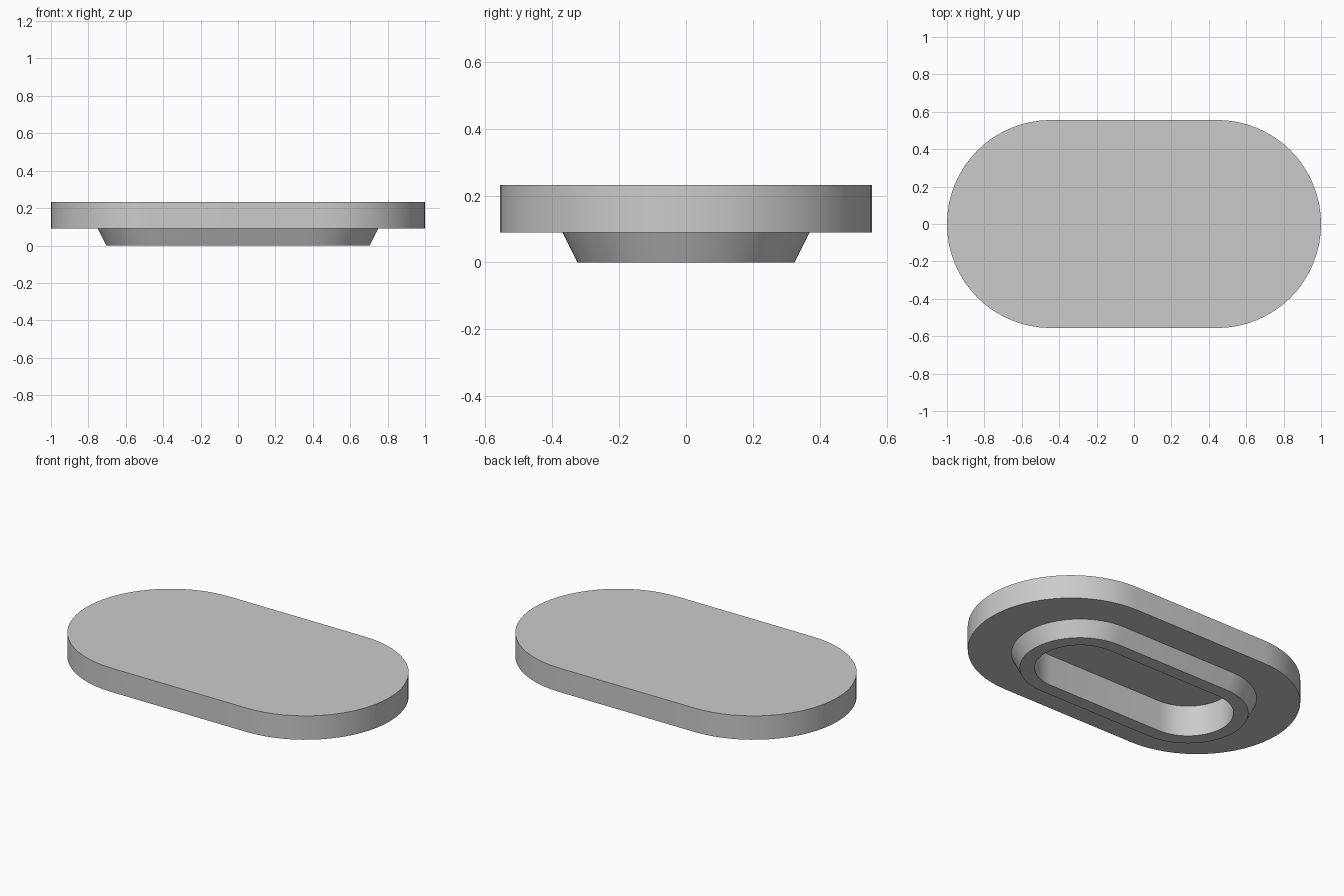
import bpy, bmesh
from math import pi, cos, sin, radians

cube = bpy.data.objects.get("Cube")
if cube:
    bpy.data.objects.remove(cube, do_unlink=True)

ARC_STEPS = 32


def material(name, color):
    mat = bpy.data.materials.new(name)
    mat.use_nodes = True
    mat.diffuse_color = color
    mat.node_tree.nodes["Principled BSDF"].inputs["Base Color"].default_value = color
    return mat


def stadium(bm, half_straight, radius, z):
    """Closed loop of two half circles joined by straight sides."""
    loop = []
    for side in (1, -1):
        for i in range(ARC_STEPS + 1):
            a = pi * i / ARC_STEPS - pi / 2
            loop.append(bm.verts.new((side * (half_straight + radius * cos(a)),
                                      side * radius * sin(a), z)))
    return loop


# Section from the top rim, down the slab and tapered foot, up into the recess
SECTION = [
    (0.444, 0.556, 0.232),  # slab top
    (0.444, 0.556, 0.09),   # slab underside
    (0.38, 0.37, 0.09),     # foot root
    (0.38, 0.325, 0.0),     # foot bottom
    (0.38, 0.245, 0.0),     # recess opening
    (0.38, 0.245, 0.185),   # recess ceiling
]

bm = bmesh.new()
loops = [stadium(bm, *row) for row in SECTION]
for upper, lower in zip(loops, loops[1:]):
    n = len(upper)
    for i in range(n):
        j = (i + 1) % n
        bm.faces.new((upper[i], lower[i], lower[j], upper[j]))
bm.faces.new(loops[0])
bm.faces.new(loops[-1])
bmesh.ops.recalc_face_normals(bm, faces=bm.faces)

mesh = bpy.data.meshes.new("hollow_footed_plate")
bm.to_mesh(mesh)
bm.free()
mesh.materials.append(material("plain grey", (0.6, 0.6, 0.6, 1.0)))

plate = bpy.data.objects.new("hollow_footed_plate", mesh)
bpy.context.collection.objects.link(plate)
bpy.ops.object.select_all(action="DESELECT")
plate.select_set(True)
bpy.context.view_layer.objects.active = plate
bpy.ops.object.shade_smooth_by_angle(angle=radians(30))
